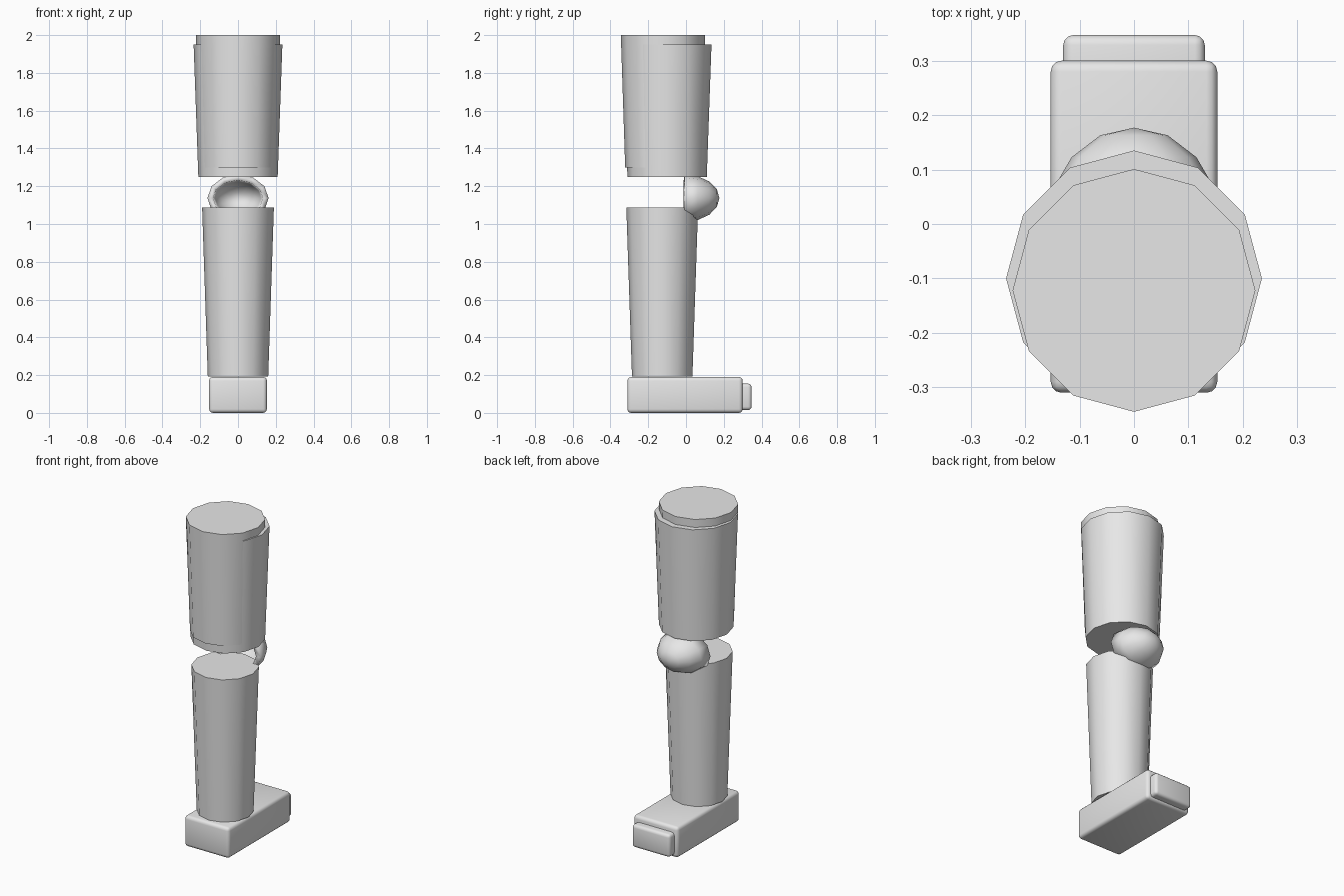
import bpy, bmesh, math
from mathutils import Matrix

if "Cube" in bpy.data.objects:
    bpy.data.objects.remove(bpy.data.objects["Cube"])

grey = bpy.data.materials.new("light grey")
grey.diffuse_color = (0.8, 0.8, 0.8, 1)
grey.use_nodes = True
grey.node_tree.nodes["Principled BSDF"].inputs["Base Color"].default_value = grey.diffuse_color


def finish(name, bm, angle=40):
    me = bpy.data.meshes.new(name)
    bmesh.ops.recalc_face_normals(bm, faces=bm.faces)
    bm.to_mesh(me)
    bm.free()
    me.materials.append(grey)
    ob = bpy.data.objects.new(name, me)
    bpy.context.collection.objects.link(ob)
    bpy.ops.object.select_all(action='DESELECT')
    ob.select_set(True)
    bpy.context.view_layer.objects.active = ob
    bpy.ops.object.shade_smooth_by_angle(angle=math.radians(angle))
    return ob


def limb(name, y, z0, z1, r0, r1):
    """Twelve-sided tapered cylinder."""
    bm = bmesh.new()
    bmesh.ops.create_cone(bm, cap_ends=True, segments=12, radius1=r0, radius2=r1,
                          depth=z1 - z0,
                          matrix=Matrix.Translation((0, y, (z0 + z1) / 2)))
    return finish(name, bm)


def block(name, hx, y0, y1, z0, z1, bevel):
    """Box with rounded edges."""
    bm = bmesh.new()
    bmesh.ops.create_cube(bm, size=1, matrix=Matrix.Translation(
        (0, (y0 + y1) / 2, (z0 + z1) / 2)) @ Matrix.Diagonal((2 * hx, y1 - y0, z1 - z0, 1)))
    bmesh.ops.bevel(bm, geom=bm.edges[:], offset=bevel, segments=3,
                    profile=0.5, affect='EDGES')
    return finish(name, bm)


# Leg: two overlapping thigh shells and the shin
limb("thigh_inner", -0.122, 1.30, 2.00, 0.200, 0.223)
limb("thigh_outer", -0.100, 1.25, 1.95, 0.210, 0.235)
limb("shin", -0.126, 0.193, 1.087, 0.160, 0.190)

# Foot and toe cap
block("foot", 0.153, -0.31, 0.30, 0.0, 0.19, 0.02)
block("toe_cap", 0.13, 0.20, 0.347, 0.015, 0.155, 0.018)

# Knee cap: hollow half ellipsoid, pole towards +y, open at the other side
bm = bmesh.new()
bmesh.ops.create_uvsphere(bm, u_segments=12, v_segments=8, radius=1,
                          matrix=Matrix.Rotation(math.pi / 2, 4, 'X'))
bmesh.ops.delete(bm, geom=[v for v in bm.verts if v.co.y < -0.01], context='VERTS')
bmesh.ops.transform(bm, verts=bm.verts, matrix=Matrix.Translation((0, -0.008, 1.137))
                    @ Matrix.Diagonal((0.162, 0.185, 0.125, 1)))
knee = finish("knee_cap", bm, 50)
if sum(p.normal.y * p.area for p in knee.data.polygons) < 0:
    knee.data.flip_normals()
shell = knee.modifiers.new("shell", 'SOLIDIFY')
shell.thickness = 0.03
shell.offset = -1
